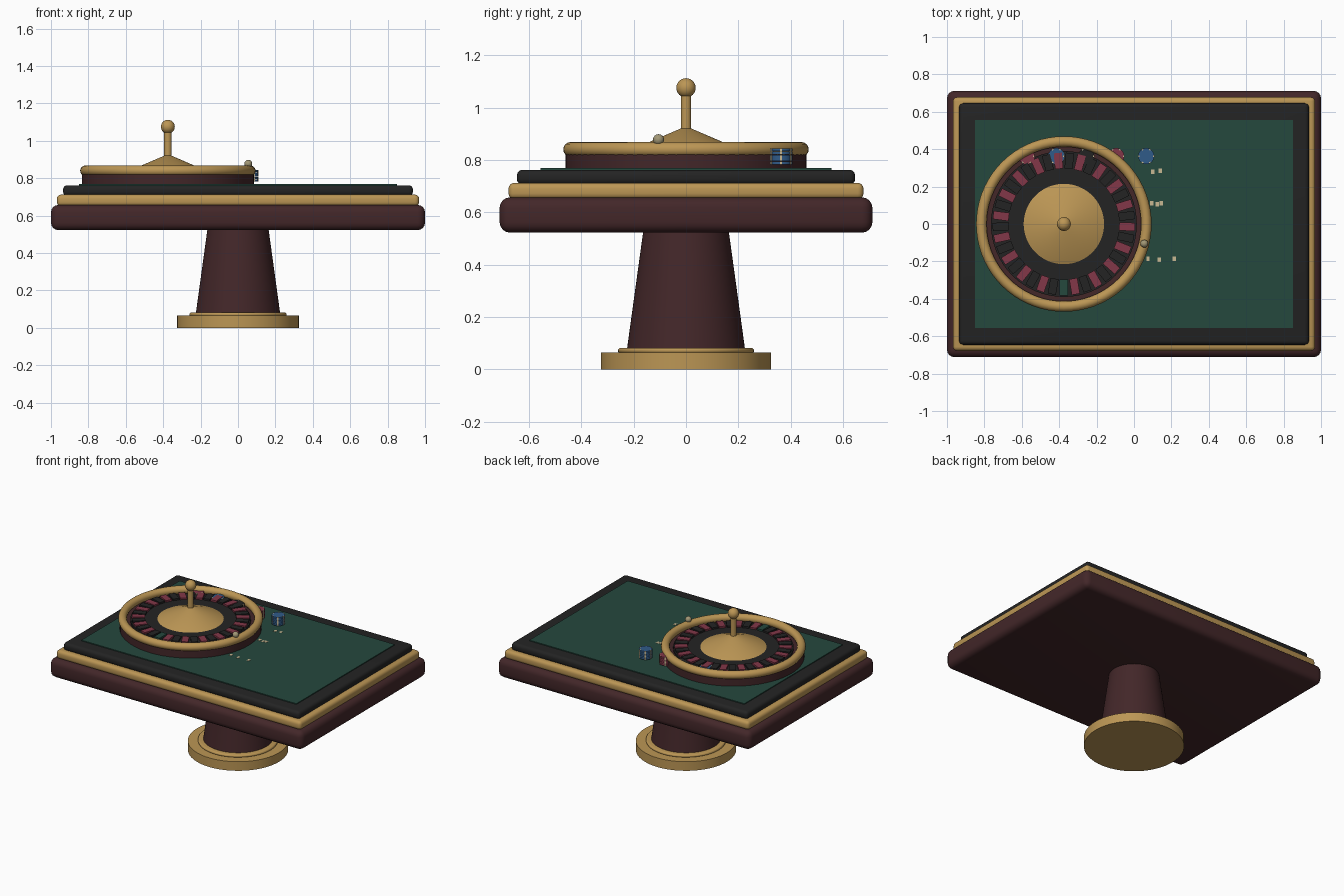
import bpy, math
from mathutils import Matrix, Vector

if "Cube" in bpy.data.objects:
    bpy.data.objects.remove(bpy.data.objects["Cube"])


def material(name, rgb):
    m = bpy.data.materials.new(name)
    m.diffuse_color = (*rgb, 1)
    m.use_nodes = True
    m.node_tree.nodes["Principled BSDF"].inputs["Base Color"].default_value = m.diffuse_color
    return m


WOOD = material("dark red wood", (0.056, 0.020, 0.022))
GOLD = material("brass", (0.50, 0.305, 0.09))
BLACK = material("black", (0.017, 0.017, 0.017))
FELT = material("green felt", (0.018, 0.065, 0.048))
RED = material("red", (0.225, 0.038, 0.065))
BLUE = material("blue", (0.03, 0.105, 0.25))
IVORY = material("ivory", (0.58, 0.48, 0.29))
BALL = material("dull ivory", (0.36, 0.31, 0.18))

WX = -0.375          # wheel centre x


def finish(ob, name, mat, bevel=0, segs=4):
    ob.name = name
    ob.data.materials.append(mat)
    if bevel:
        b = ob.modifiers.new("bevel", 'BEVEL')
        b.width, b.segments, b.limit_method = bevel, segs, 'ANGLE'
        b.angle_limit = math.radians(40)
        bpy.ops.object.modifier_apply(modifier="bevel")
    bpy.ops.object.shade_smooth_by_angle(angle=math.radians(35))
    return ob


def box(name, mat, half_x, half_y, z0, z1, bevel=0, at=(0, 0)):
    bpy.ops.mesh.primitive_cube_add(size=1, location=(*at, (z0 + z1) / 2))
    ob = bpy.context.object
    ob.scale = (2 * half_x, 2 * half_y, z1 - z0)
    bpy.ops.object.transform_apply(location=False, rotation=False, scale=True)
    return finish(ob, name, mat, bevel)


def cone(name, mat, r0, r1, z0, z1, at=(0, 0), bevel=0, sides=64):
    bpy.ops.mesh.primitive_cone_add(vertices=sides, radius1=r0, radius2=r1,
                                    depth=z1 - z0, location=(*at, (z0 + z1) / 2))
    return finish(bpy.context.object, name, mat, bevel, 3)


def ball(name, mat, r, loc):
    bpy.ops.mesh.primitive_uv_sphere_add(segments=32, ring_count=16, radius=r, location=loc)
    return finish(bpy.context.object, name, mat)


def block_ring(name, mats, count, size, radius, centre, start, pick):
    """Ring of radial blocks in one mesh; pick(i) gives the material slot."""
    verts, faces, slots = [], [], []
    quads = [(0, 2, 3, 1), (4, 5, 7, 6), (0, 1, 5, 4), (2, 6, 7, 3), (0, 4, 6, 2), (1, 3, 7, 5)]
    for i in range(count):
        rot = Matrix.Rotation(start + i * math.tau / count, 3, 'Z')
        n = len(verts)
        for z in (-.5, .5):
            for y in (-.5, .5):
                for x in (-.5, .5):
                    p = Vector((radius + x * size[0], y * size[1], z * size[2]))
                    verts.append(rot @ p + Vector(centre))
        faces += [tuple(n + k for k in q) for q in quads]
        slots += [pick(i)] * 6
    me = bpy.data.meshes.new(name)
    me.from_pydata(verts, [], faces)
    for m in mats:
        me.materials.append(m)
    for f, s in zip(me.polygons, slots):
        f.material_index = s
    ob = bpy.data.objects.new(name, me)
    bpy.context.collection.objects.link(ob)
    return ob


# pedestal
cone("foot_disc", GOLD, 0.325, 0.325, 0, 0.065)
cone("foot_step", GOLD, 0.26, 0.26, 0.06, 0.082, bevel=0.012)
cone("pedestal_column", WOOD, 0.225, 0.163, 0.08, 0.53)

# layered table top
box("table_body", WOOD, 1.0, 0.712, 0.522, 0.657, 0.04)
box("brass_border", GOLD, 0.968, 0.678, 0.65, 0.712, 0.022)
box("padded_rail", BLACK, 0.935, 0.646, 0.705, 0.762, 0.022)
box("felt_surface", FELT, 0.85, 0.555, 0.755, 0.768)

# roulette wheel
c = (WX, 0)
cone("wheel_bowl", WOOD, 0.46, 0.46, 0.762, 0.822, c)
bpy.ops.mesh.primitive_torus_add(major_segments=72, minor_segments=16, major_radius=0.441,
                                 minor_radius=0.028, location=(WX, 0, 0.84))
finish(bpy.context.object, "wheel_rim", GOLD)
cone("wheel_disc", BLACK, 0.39, 0.39, 0.815, 0.836, c)
block_ring("wheel_pockets", [BLACK, RED, FELT], 37, (0.085, 0.044, 0.022), 0.3385,
           (WX, 0, 0.837), -math.pi / 2, lambda i: 2 if i == 0 else i % 2)
cone("wheel_cone", GOLD, 0.215, 0.02, 0.836, 0.92, c)
cone("spindle", GOLD, 0.02, 0.02, 0.90, 1.05, c, sides=32)
ball("spindle_knob", GOLD, 0.037, (WX, 0, 1.075))
ball("roulette_ball", BALL, 0.021, (0.055, -0.105, 0.877))

# chip stacks with ivory edge marks
for s, mat in enumerate((RED, BLUE, BLACK, RED, BLUE)):
    x = -0.575 + 0.16 * s
    for k in range(5):
        z = 0.783 + 0.0125 * k
        cone(f"chip_{s}_{k}", mat, 0.043, 0.043, z, z + 0.011, (x, 0.363), sides=32)
        block_ring(f"chip_marks_{s}_{k}", [IVORY], 6, (0.008, 0.009, 0.0115), 0.040,
                   (x, 0.363, z + 0.0056), 0, lambda i: 0)

# small ivory flecks on the felt
for i, (x, y) in enumerate(((0.10, 0.28), (0.14, 0.285), (0.095, 0.11), (0.125, 0.105),
                            (0.145, 0.11), (0.075, -0.185), (0.135, -0.19), (0.215, -0.185))):
    box(f"felt_fleck_{i}", IVORY, 0.009, 0.012, 0.766, 0.7695, at=(x, y))
